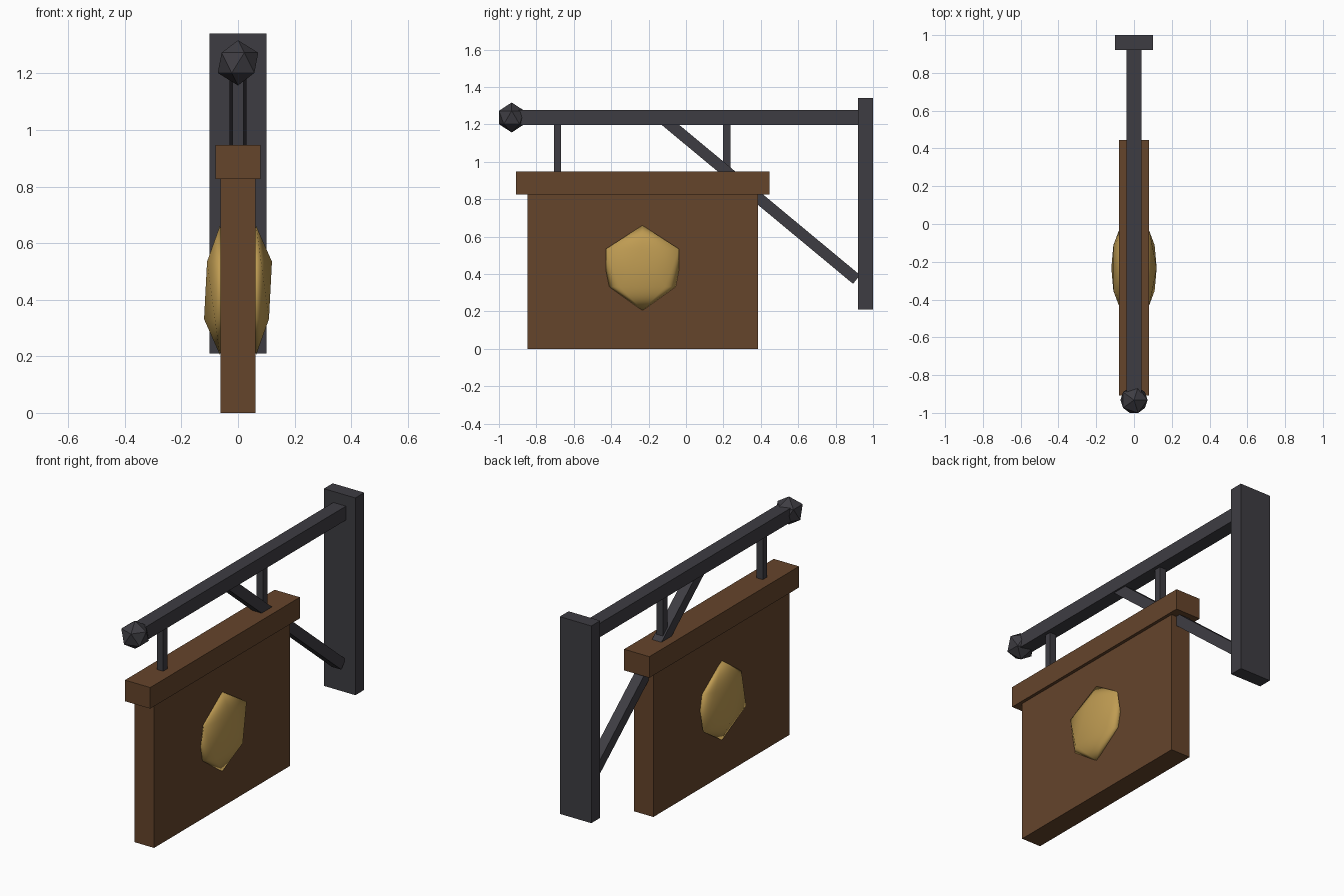
import bpy, math
from mathutils import Vector

if "Cube" in bpy.data.objects:
    bpy.data.objects.remove(bpy.data.objects["Cube"])


def material(name, rgb):
    m = bpy.data.materials.new(name)
    m.diffuse_color = (*rgb, 1)
    m.use_nodes = True
    m.node_tree.nodes["Principled BSDF"].inputs["Base Color"].default_value = m.diffuse_color
    return m


IRON = material("dark_iron", (0.048, 0.046, 0.055))
WOOD = material("brown_wood", (0.13, 0.058, 0.024))
GOLD = material("aged_gold", (0.52, 0.33, 0.085))


def finish(name, mat):
    ob = bpy.context.object
    ob.name = name
    ob.data.materials.append(mat)
    return ob


def box(name, mat, half_x, y0, y1, z0, z1):
    bpy.ops.mesh.primitive_cube_add(size=1, location=(0, (y0 + y1) / 2, (z0 + z1) / 2))
    ob = finish(name, mat)
    ob.scale = (2 * half_x, y1 - y0, z1 - z0)
    return ob


def gem(name, mat, loc, scale):
    bpy.ops.mesh.primitive_ico_sphere_add(subdivisions=1, radius=1, location=loc)
    ob = finish(name, mat)
    ob.scale = scale
    return ob


# Iron bracket: wall plate, arm and end knob
box("wall_plate", IRON, 0.10, 0.92, 1.0, 0.21, 1.34)
box("arm", IRON, 0.04, -0.93, 0.93, 1.197, 1.277)
gem("arm_knob", IRON, (0, -0.932, 1.237), (0.08,) * 3)

# Diagonal brace from the plate up into the arm
low, high = Vector((0, 0.912, 0.371)), Vector((0, -0.131, 1.237))
d = high - low
bpy.ops.mesh.primitive_cube_add(size=1, location=(low + high) / 2)
brace = finish("brace", IRON)
brace.scale = (0.06, 0.06, d.length)
brace.rotation_euler.x = math.atan2(-d.y, d.z)

# Hangers between arm and sign
for side, y in (("front", -0.687), ("back", 0.218)):
    box(side + "_hanger", IRON, 0.02, y - 0.02, y + 0.02, 0.93, 1.21)

# Wooden sign with a thicker header
box("sign_board", WOOD, 0.062, -0.848, 0.384, 0, 0.83)
box("sign_header", WOOD, 0.08, -0.909, 0.446, 0.826, 0.947)

# Smooth gold boss on each face
for side, s in (("right", 1), ("left", -1)):
    boss = gem(side + "_boss", GOLD, (s * 0.0645, -0.233, 0.433), (0.062, 0.229, 0.227))
    boss.data.shade_smooth()
